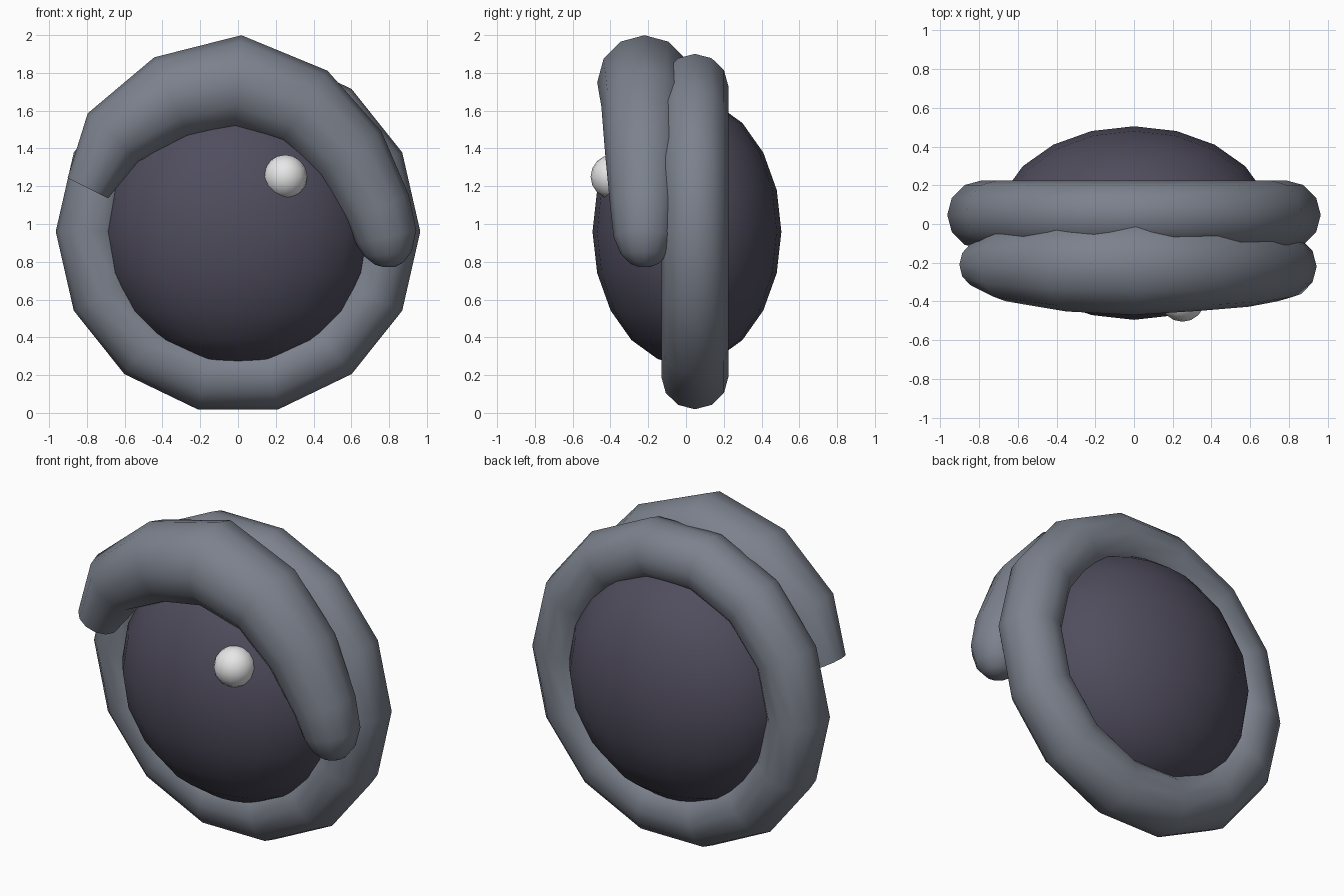
import bpy, bmesh, math
from mathutils import Vector

cube = bpy.data.objects.get("Cube")
if cube:
    bpy.data.objects.remove(cube, do_unlink=True)

CENTER_Z = 0.96


def material(name, rgb):
    m = bpy.data.materials.new(name)
    m.use_nodes = True
    m.diffuse_color = (*rgb, 1)
    bsdf = next(n for n in m.node_tree.nodes if n.type == 'BSDF_PRINCIPLED')
    bsdf.inputs["Base Color"].default_value = (*rgb, 1)
    return m


lid_grey = material("slate grey", (0.20, 0.22, 0.265))
ball_dark = material("dark violet", (0.08, 0.073, 0.11))
shine_white = material("soft white", (0.8, 0.8, 0.8))


def finish(name, bm, mat, angle=60):
    bmesh.ops.recalc_face_normals(bm, faces=bm.faces)
    mesh = bpy.data.meshes.new(name)
    bm.to_mesh(mesh)
    bm.free()
    mesh.materials.append(mat)
    obj = bpy.data.objects.new(name, mesh)
    bpy.context.collection.objects.link(obj)
    bpy.ops.object.select_all(action='DESELECT')
    obj.select_set(True)
    bpy.context.view_layer.objects.active = obj
    bpy.ops.object.shade_smooth_by_angle(angle=math.radians(angle))
    return obj


def sphere(name, center, radii, segments, rings, mat):
    bm = bmesh.new()
    bmesh.ops.create_uvsphere(bm, u_segments=segments, v_segments=rings, radius=1)
    bmesh.ops.scale(bm, vec=radii, verts=bm.verts)
    bmesh.ops.translate(bm, vec=center, verts=bm.verts)
    return finish(name, bm, mat)


def tube(name, path, mat, closed=False, sides=12):
    """Sweep a round section along (x, y, z, radius) points in an upright plane."""
    bm = bmesh.new()
    n = len(path)
    loops = []
    for i, (x, y, z, r) in enumerate(path):
        a = path[(i - 1) % n] if closed else path[max(i - 1, 0)]
        b = path[(i + 1) % n] if closed else path[min(i + 1, n - 1)]
        along = Vector((b[0] - a[0], 0, b[2] - a[2])).normalized()
        out = Vector((-along.z, 0, along.x))
        loop = []
        for k in range(sides):
            t = math.tau * k / sides
            loop.append(bm.verts.new(Vector((x, y, z)) + out * r * math.cos(t)
                                     + Vector((0, r * math.sin(t), 0))))
        loops.append(loop)
    for i in range(n if closed else n - 1):
        p, q = loops[i], loops[(i + 1) % n]
        for k in range(sides):
            j = (k + 1) % sides
            bm.faces.new((p[k], p[j], q[j], q[k]))
    if not closed:
        bm.faces.new(loops[0])
        bm.faces.new(loops[-1])
    return finish(name, bm, mat)


# Flattened eyeball and its highlight
sphere("eyeball", (0, 0.005, CENTER_Z), (0.71, 0.5, 0.71), 20, 10, ball_dark)
sphere("eye_highlight", (0.25, -0.388, 1.25), (0.117,) * 3, 16, 8, shine_white)

# Full ring around the eyeball
STEPS = 14
ring = [(0.787 * math.cos(math.tau * i / STEPS), 0.047,
         CENTER_Z + 0.787 * math.sin(math.tau * i / STEPS), 0.178)
        for i in range(STEPS)]
tube("eye_rim", ring, lid_grey, closed=True)

# Thick tapering upper lid, flat at one end and rounded at the other
lid = [(-0.795, -0.21, 1.19, 0.12), (-0.66, -0.215, 1.46, 0.185),
       (-0.35, -0.22, 1.67, 0.232), (0, -0.22, 1.75, 0.25),
       (0.35, -0.22, 1.62, 0.228), (0.59, -0.22, 1.37, 0.208),
       (0.74, -0.22, 1.08, 0.18), (0.785, -0.22, 0.93, 0.163),
       (0.795, -0.22, 0.84, 0.125), (0.80, -0.22, 0.79, 0.075),
       (0.80, -0.22, 0.772, 0.03)]
tube("upper_lid", lid, lid_grey)
